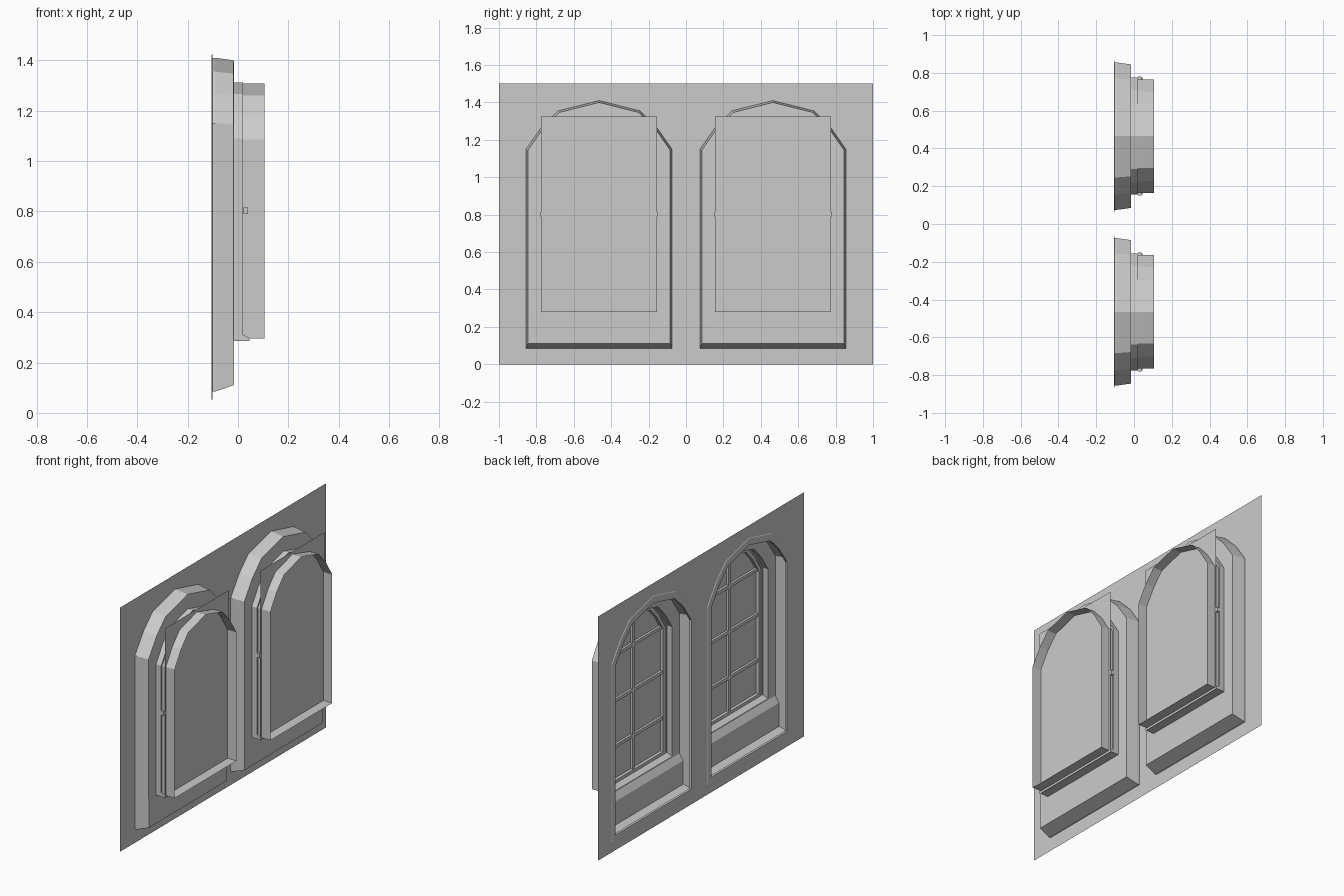
import bpy
import bmesh

cube = bpy.data.objects.get("Cube")
if cube:
    bpy.data.objects.remove(cube, do_unlink=True)

grey = bpy.data.materials.new("plain_grey")
grey.use_nodes = True
colour = (0.6, 0.6, 0.6, 1)
grey.diffuse_color = colour
grey.node_tree.nodes["Principled BSDF"].inputs["Base Color"].default_value = colour

WALL_X = -0.102
ARCH = [(1, 0), (0.79, 0.45), (0.56, 0.79), (0, 1)]


def finish(bm, name):
    mesh = bpy.data.meshes.new(name)
    bm.to_mesh(mesh)
    bm.free()
    mesh.materials.append(grey)
    obj = bpy.data.objects.new(name, mesh)
    bpy.context.scene.collection.objects.link(obj)
    return obj


def arch(bm, x, cy, half, bottom, spring, top):
    """Loop of vertices: flat sill, straight sides, faceted arch head."""
    side = [(half * u, spring + (top - spring) * v) for u, v in ARCH]
    pts = [(half, bottom)] + side + [(-y, z) for y, z in side[-2::-1]] + [(-half, bottom)]
    return [bm.verts.new((x, cy + y, z)) for y, z in pts]


def loft(name, cy, sections):
    """Skin a series of arch outlines (x, half, bottom, spring, top)."""
    bm = bmesh.new()
    loops = [arch(bm, s[0], cy, *s[1:]) for s in sections]
    for a, b in zip(loops, loops[1:]):
        n = len(a)
        for i in range(n):
            j = (i + 1) % n
            bm.faces.new((a[i], a[j], b[j], b[i]))
    return finish(bm, name)


def prism(name, profile, y0, y1):
    """Extrude an x-z profile along y."""
    bm = bmesh.new()
    face = bm.faces.new([bm.verts.new((x, y0, z)) for x, z in profile])
    out = bmesh.ops.extrude_face_region(bm, geom=[face])["geom"]
    moved = [v for v in out if isinstance(v, bmesh.types.BMVert)]
    bmesh.ops.translate(bm, verts=moved, vec=(0, y1 - y0, 0))
    bmesh.ops.recalc_face_normals(bm, faces=bm.faces)
    return finish(bm, name)


def bar(name, x0, x1, y0, y1, z0, z1):
    return prism(name, [(x0, z0), (x1, z0), (x1, z1), (x0, z1)], y0, y1)


# Wall sheet with two arched openings
OUTER = (0.39, 0.085, 1.15, 1.41)
bm = bmesh.new()
loops = [[bm.verts.new((WALL_X, y, z)) for y, z in ((-1, 0), (1, 0), (1, 1.5), (-1, 1.5))]]
loops += [arch(bm, WALL_X, cy, *OUTER) for cy in (-0.465, 0.465)]
edges = [bm.edges.new((l[i - 1], l[i])) for l in loops for i in range(len(l))]
bmesh.ops.triangle_fill(bm, use_beauty=True, edges=edges, normal=(-1, 0, 0))
finish(bm, "wall")

for side, cy in (("right_window", -0.465), ("left_window", 0.465)):
    # Thin lip around the opening
    loft(side + "_lip", cy, [
        (WALL_X, 0.405, 0.05, 1.155, 1.425),
        (-0.105, 0.4, 0.055, 1.155, 1.42),
        (-0.105, 0.368, 0.095, 1.135, 1.38),
        (-0.09, 0.368, 0.095, 1.135, 1.38),
        (-0.09, *OUTER)])

    # Tapered recess, back plate and stepped reveal, open at the far end
    loft(side + "_recess", cy, [
        (WALL_X, *OUTER),
        (-0.09, *OUTER),
        (-0.017, 0.38, 0.11, 1.145, 1.4),
        (-0.015, 0.31, 0.288, 1.09, 1.312),
        (0.02, 0.31, 0.288, 1.09, 1.312),
        (0.02, 0.3, 0.295, 1.085, 1.308),
        (0.105, 0.3, 0.295, 1.085, 1.308)])

    # Sloping sill inside the recess, and the small rear sill
    prism(side + "_sill", [(-0.016, 0.288), (-0.042, 0.25), (-0.042, 0.105), (-0.016, 0.11)],
          cy - 0.378, cy + 0.378)
    prism(side + "_rear_sill", [(-0.015, 0.285), (0.045, 0.285), (0.045, 0.298), (0.02, 0.31),
                                (-0.015, 0.295)], cy - 0.31, cy + 0.31)

    # Rectangular pane
    bm = bmesh.new()
    bm.faces.new([bm.verts.new((0.045, cy + y, z)) for y, z in
                  ((-0.31, 0.28), (0.31, 0.28), (0.31, 1.325), (-0.31, 1.325))])
    finish(bm, side + "_pane")

    # Arched sash frame
    loft(side + "_sash", cy, [
        (0.025, 0.3, 0.295, 1.085, 1.308),
        (0.025, 0.278, 0.325, 1.08, 1.283),
        (0.044, 0.278, 0.325, 1.08, 1.283)])

    # Glazing bars
    bar(side + "_upright_bar", 0.03, 0.044, cy - 0.01, cy + 0.01, 0.3, 1.29)
    for i, z in enumerate((0.53, 0.81, 1.09)):
        bar(f"{side}_cross_bar_{i + 1}", 0.03, 0.044, cy - 0.285, cy + 0.285, z - 0.01, z + 0.01)

    # Side catches
    for s in (-1, 1):
        y = sorted((cy + s * 0.3, cy + s * 0.315))
        bar(side + "_catch", 0.022, 0.04, y[0], y[1], 0.79, 0.815)
